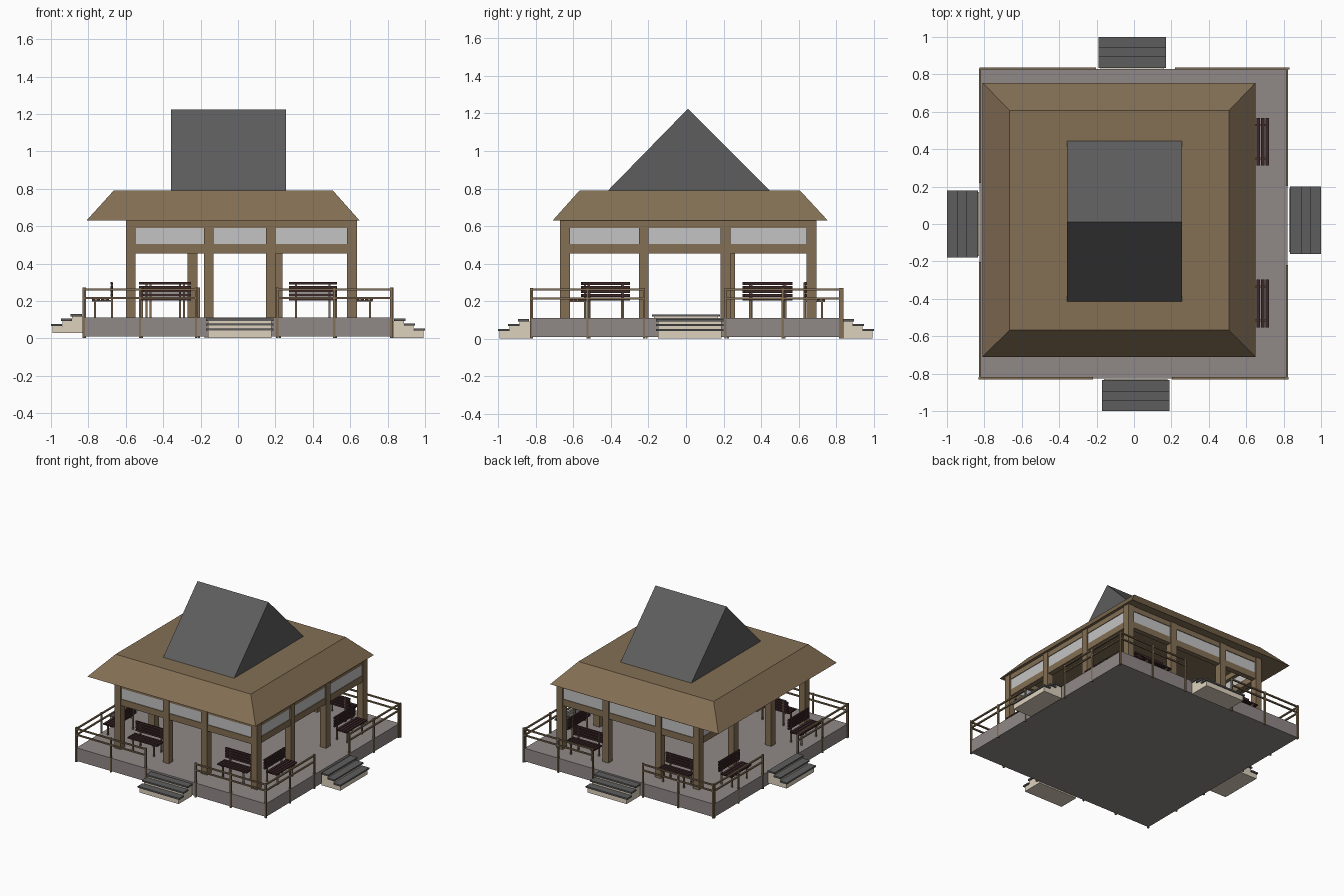
import bpy, bmesh
from math import pi
from mathutils import Matrix, Vector

old = bpy.data.objects.get("Cube")
if old:
    bpy.data.objects.remove(old, do_unlink=True)


def material(name, rgb):
    m = bpy.data.materials.new(name)
    m.use_nodes = True
    col = (*rgb, 1)
    m.diffuse_color = col
    m.node_tree.nodes["Principled BSDF"].inputs["Base Color"].default_value = col
    return m


WOOD = material("tan wood", (0.23, 0.16, 0.09))
SLATE = material("dark slate", (0.11, 0.11, 0.11))
STONE = material("warm grey stone", (0.28, 0.25, 0.245))
BEIGE = material("beige concrete", (0.72, 0.64, 0.51))
PANE = material("pale pane", (0.55, 0.55, 0.55))
SEAT = material("dark red brown", (0.045, 0.02, 0.021))


def finish(name, bm, mat):
    bmesh.ops.recalc_face_normals(bm, faces=bm.faces)
    me = bpy.data.meshes.new(name)
    bm.to_mesh(me)
    bm.free()
    me.materials.append(mat)
    ob = bpy.data.objects.new(name, me)
    bpy.context.collection.objects.link(ob)
    return ob


def boxes(name, mat, spans, frame=Matrix()):
    """One object made of boxes, each given as (x0, x1, y0, y1, z0, z1)."""
    bm = bmesh.new()
    for x0, x1, y0, y1, z0, z1 in spans:
        mid = Vector(((x0 + x1) / 2, (y0 + y1) / 2, (z0 + z1) / 2))
        size = Matrix.Diagonal((x1 - x0, y1 - y0, z1 - z0, 1))
        bmesh.ops.create_cube(bm, size=1, matrix=frame @ Matrix.Translation(mid) @ size)
    return finish(name, bm, mat)


def loft(name, mat, low, high):
    """Solid between two rectangles (x0, x1, y0, y1, z)."""
    bm = bmesh.new()
    for x0, x1, y0, y1, z in (low, high):
        for x, y in ((x0, y0), (x1, y0), (x1, y1), (x0, y1)):
            bm.verts.new((x, y, z))
    bmesh.ops.convex_hull(bm, input=bm.verts)
    bmesh.ops.remove_doubles(bm, verts=bm.verts, dist=0.0001)
    bmesh.ops.dissolve_limit(bm, angle_limit=0.01, verts=bm.verts, edges=bm.edges)
    return finish(name, bm, mat)


# Base and roof
FLOOR, EAVE, DECK = 0.112, 0.63, 0.79
boxes("platform", STONE, [(-0.825, 0.82, -0.825, 0.83, 0.01, FLOOR)])
loft("hipped_roof", WOOD, (-0.81, 0.65, -0.71, 0.755, EAVE), (-0.665, 0.508, -0.567, 0.607, DECK))
bm = bmesh.new()
ends = [[bm.verts.new((x, y, z)) for y, z in ((-0.415, DECK), (0.445, DECK), (0.01, 1.225))]
        for x in (-0.358, 0.257)]
bm.faces.new(ends[0])
bm.faces.new(ends[1])
for i in range(3):
    j = (i + 1) % 3
    bm.faces.new((ends[0][i], ends[0][j], ends[1][j], ends[1][i]))
finish("gable_roof", bm, SLATE)

# Corner columns
H = 0.026
boxes("corner_columns", WOOD, [(x - H, x + H, y - H, y + H, FLOOR, EAVE)
                               for x in (-0.574, 0.609) for y in (-0.644, 0.669)])


def colonnade(side, frame, out, span, inner):
    a, b = span
    boxes(side + "_inner_columns", WOOD,
          [(x - H, x + H, -out - H, -out + H, FLOOR, EAVE) for x in inner], frame)
    boxes(side + "_beams", WOOD,
          [(a, b, -out - 0.02, -out + 0.02, z0, z1) for z0, z1 in ((0.455, 0.505), (0.59, EAVE))], frame)
    stops = [a + H, *inner, b - H]
    boxes(side + "_panes", PANE,
          [(p + H, q - H, -out - 0.015, -out - 0.007, 0.5, 0.595)
           for p, q in zip(stops, stops[1:])], frame)


def stairs(side, frame, mid, lift):
    treads, risers = [], []
    for y, top in ((0.835, 0.105), (0.887, 0.08), (0.94, 0.053)):
        top += lift
        treads.append((mid - 0.18, mid + 0.18, -y - 0.06, -y, top - 0.012, top))
        risers.append((mid - 0.17, mid + 0.17, -y - 0.052, -y + 0.005, lift + 0.003, top - 0.012))
    boxes(side + "_stair_treads", SLATE, treads, frame)
    boxes(side + "_stair_body", BEIGE, risers, frame)


def railing(side, frame, edge):
    r = 0.006
    spans = []
    for a, b in ((-0.825, -0.224), (0.21, 0.82)):
        for x in (a, (a + b) / 2, b):
            spans.append((x - r, x + r, -edge - r, -edge + r, 0.002, 0.272))
        for z in (0.215, 0.262):
            spans.append((a, b, -edge - r, -edge + r, z - 0.005, z + 0.005))
    boxes(side + "_railing", WOOD, spans, frame)


def bench(name, frame, mid, back):
    w = 0.128
    slats = []
    # Seat slats run outward from the back rest
    for i in range(4):
        y = -back - 0.02 - i * 0.024
        slats.append((mid - w, mid + w, y - 0.019, y, 0.203, 0.213))
    for i in range(4):
        z = 0.224 + i * 0.021
        slats.append((mid - w, mid + w, -back - 0.012, -back, z, z + 0.015))
    legs = []
    for x in (mid - 0.09, mid + 0.09):
        legs.append((x - 0.005, x + 0.005, -back - 0.009, -back + 0.003, FLOOR, 0.3))
        legs.append((x - 0.005, x + 0.005, -back - 0.1, -back - 0.09, FLOOR, 0.203))
        legs.append((x - 0.005, x + 0.005, -back - 0.11, -back, 0.196, 0.204))
    boxes(name + "_slats", SEAT, slats, frame)
    boxes(name + "_frame", WOOD, legs, frame)


# Four sides, each laid out facing forward and then turned into place:
# column line, beam span, inner columns, stair centre, stair lift,
# railing line, bench centres, bench back line
SIDES = {
    "front": (0.644, (-0.6, 0.635), (-0.157, 0.175), 0.01, 0, 0.825, (-0.378, 0.4), 0.535),
    "left": (0.609, (-0.67, 0.695), (-0.225, 0.21), 0.02, 0, 0.818, (-0.425, 0.44), 0.61),
    "back": (0.669, (-0.635, 0.6), (-0.212, 0.243), 0.01, 0, 0.832, (-0.4, 0.4), 0.63),
    "right": (0.574, (-0.695, 0.67), (-0.235, 0.225), 0, 0.025, 0.823, (-0.43, 0.43), 0.67),
}
for turn, (side, spec) in enumerate(SIDES.items()):
    out, span, inner, stair_mid, lift, edge, seats, back = spec
    frame = Matrix.Rotation(turn * pi / 2, 4, "Z")
    colonnade(side, frame, out, span, inner)
    stairs(side, frame, stair_mid, lift)
    railing(side, frame, edge)
    for n, mid in enumerate(seats, 1):
        bench(f"{side}_bench_{n}", frame, mid, back)
